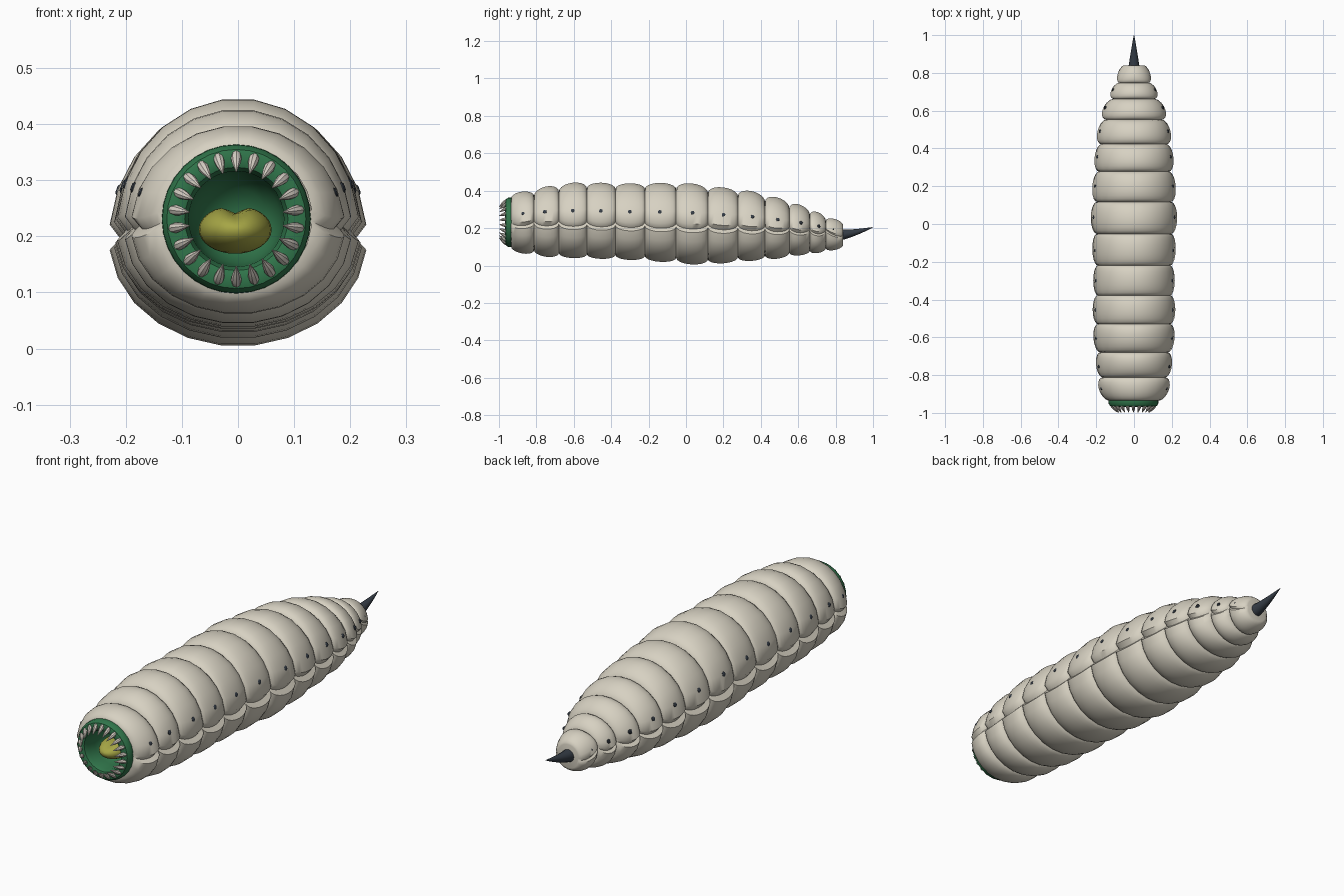
import bpy, bmesh, math
from mathutils import Matrix, Vector

cube = bpy.data.objects.get("Cube")
if cube:
    bpy.data.objects.remove(cube, do_unlink=True)


def material(name, rgb):
    m = bpy.data.materials.new(name)
    m.use_nodes = True
    m.diffuse_color = (*rgb, 1)
    m.node_tree.nodes["Principled BSDF"].inputs["Base Color"].default_value = (*rgb, 1)
    return m


CREAM = material("cream skin", (0.68, 0.64, 0.54))
GREEN = material("mouth green", (0.03, 0.18, 0.07))
YELLOW = material("tongue yellow", (0.38, 0.38, 0.06))
SLATE = material("dark slate", (0.035, 0.045, 0.06))
IVORY = material("tooth ivory", (0.68, 0.63, 0.56))


def finish(name, bm, mat, angle=40):
    bmesh.ops.recalc_face_normals(bm, faces=bm.faces)
    me = bpy.data.meshes.new(name)
    bm.to_mesh(me)
    bm.free()
    me.materials.append(mat)
    ob = bpy.data.objects.new(name, me)
    bpy.context.collection.objects.link(ob)
    bpy.ops.object.select_all(action='DESELECT')
    ob.select_set(True)
    bpy.context.view_layer.objects.active = ob
    bpy.ops.object.shade_smooth_by_angle(angle=math.radians(angle))
    return ob


def loft(bm, rings):
    """Skin a list of closed rings of points; returns the vertex rings."""
    vs = [[bm.verts.new(p) for p in ring] for ring in rings]
    for a, b in zip(vs, vs[1:]):
        for i in range(len(a)):
            j = (i + 1) % len(a)
            bm.faces.new((a[i], a[j], b[j], b[i]))
    return vs


def lathe(bm, profile, sides, matrix):
    """Turn (radius, height) points about local z, then place by matrix."""
    rings = [[matrix @ Vector((r * math.cos(math.tau * i / sides),
                               r * math.sin(math.tau * i / sides), h))
              for i in range(sides)] for r, h in profile]
    vs = loft(bm, rings)
    bm.faces.new(vs[-1])
    return vs


def aim(origin, direction):
    rot = Vector(direction).to_track_quat('Z', 'Y').to_matrix().to_4x4()
    return Matrix.Translation(origin) @ rot


# Body segments: y of the middle, half width, top, bottom
SEGMENTS = [
    (-.87, .187, .397, .063), (-.755, .202, .425, .045), (-.605, .216, .445, .038),
    (-.455, .22, .445, .034), (-.30, .217, .442, .028), (-.14, .222, .444, .018),
    (.035, .23, .441, .004), (.2, .222, .42, .01), (.355, .21, .4, .023),
    (.49, .195, .366, .035), (.615, .166, .327, .053), (.71, .122, .286, .066),
    (.785, .087, .25, .082)]


def crease_height(i):
    return .213 - .05 * (i / 12) ** 1.5


mids = [Vector((w, t, b, crease_height(i))) for i, (y, w, t, b) in enumerate(SEGMENTS)]

# Pinched necks between the segments
necks = [(-.935, Vector((.132, .36, .1, .235)))]
for i in range(len(mids) - 1):
    a, b = mids[i], mids[i + 1]
    z = (a.w + b.w) / 2
    w = .89 * min(a.x, b.x)
    top = z + .87 * (min(a.y, b.y) - z)
    bottom = z - .88 * (z - max(a.z, b.z))
    necks.append(((SEGMENTS[i][0] + SEGMENTS[i + 1][0]) / 2, Vector((w, top, bottom, z + .03))))
necks.append((.84, Vector((.052, .215, .11, .163))))

# Cross-section angles with a tucked fold along both sides
HALF = [6 + 168 * k / 11 for k in range(12)]
SECTION = [(0, .91)] + [(a, 1) for a in HALF] + [(180, .91)] + [(180 + a, 1) for a in HALF]


def body_ring(y, size):
    w, top, bottom, z = size
    ring = []
    for deg, f in SECTION:
        c, s = math.cos(math.radians(deg)), math.sin(math.radians(deg))
        ring.append((w * f * c, y, z + s * ((top - z) if s > 0 else (z - bottom))))
    return ring


STEPS = 10
rings = []
for i, mid in enumerate(mids):
    (y0, n0), (y1, n1) = necks[i], necks[i + 1]
    for k in range(STEPS + (i == len(mids) - 1)):
        t = (1 - math.cos(math.pi * k / STEPS)) / 2
        bulge = math.sin(math.pi * k / STEPS)
        size = n0.lerp(n1, t) + (mid - n0.lerp(n1, .5)) * bulge
        rings.append(body_ring(y0 + (y1 - y0) * t, size))
bm = bmesh.new()
skin = loft(bm, rings)
bm.faces.new(skin[-1])
finish("body", bm, CREAM, 50)

# Breathing spots on each side of every segment
bm = bmesh.new()
ang = math.radians(21)
for (y, *_), m in zip(SEGMENTS, mids):
    h = m.y - m.w
    r = .006 + .02 * m.x
    for side in (1, -1):
        pos = Vector((side * m.x * math.cos(ang), y, m.w + h * math.sin(ang)))
        out = Vector((side * math.cos(ang) / m.x, 0, math.sin(ang) / h)).normalized()
        lathe(bm, [(r, -.006), (r, .001), (r * .6, .004)], 10, aim(pos - out * .002, out))
finish("breathing_spots", bm, SLATE)

# Mouth: rounded lip rolling into a deep throat
MOUTH = Vector((-.003, 0, .231))
bm = bmesh.new()
lathe(bm, [(.124, .91), (.133, .93), (.132, .95), (.124, .963), (.107, .968), (.092, .962),
           (.085, .945), (.084, .9), (.078, .84), (.055, .79), (.015, .77)],
      32, aim(MOUTH, (0, -1, 0)))
finish("mouth", bm, GREEN)

# Ring of teeth leaning forward and inward
bm = bmesh.new()
COUNT = 22
for i in range(COUNT):
    a = math.tau * (i + .5) / COUNT
    radial = Vector((math.cos(a), 0, math.sin(a)))
    base = MOUTH + radial * .118 + Vector((0, -.957, 0))
    lathe(bm, [(.005, -.004), (.0085, .006), (.0095, .016), (.0075, .03), (.004, .042), (.001, .053)],
          8, aim(base, radial * -.034 + Vector((0, -.042, 0))))
finish("teeth", bm, IVORY)

# Two-lobed tongue
bm = bmesh.new()
bmesh.ops.create_uvsphere(bm, u_segments=24, v_segments=16, radius=1)
for v in bm.verts:
    x, y, z = v.co
    notch = .014 * math.exp(-(x / .25) ** 2) * max(z, 0)
    v.co = (x * .065 - .005, y * .1 - .85, z * .043 + .212 - notch)
finish("tongue", bm, YELLOW, 60)

# Tail spike curving upward
bm = bmesh.new()
spike = []
for k in range(9):
    t = k / 8
    r = .031 * (1 - t) ** .9 + .0008
    spike.append([(r * math.cos(math.tau * i / 14), .815 + .185 * t,
                   .163 + .042 * t ** 1.5 + r * math.sin(math.tau * i / 14)) for i in range(14)])
tip = loft(bm, spike)
bm.faces.new(tip[0])
bm.faces.new(tip[-1])
finish("tail_spike", bm, SLATE)
